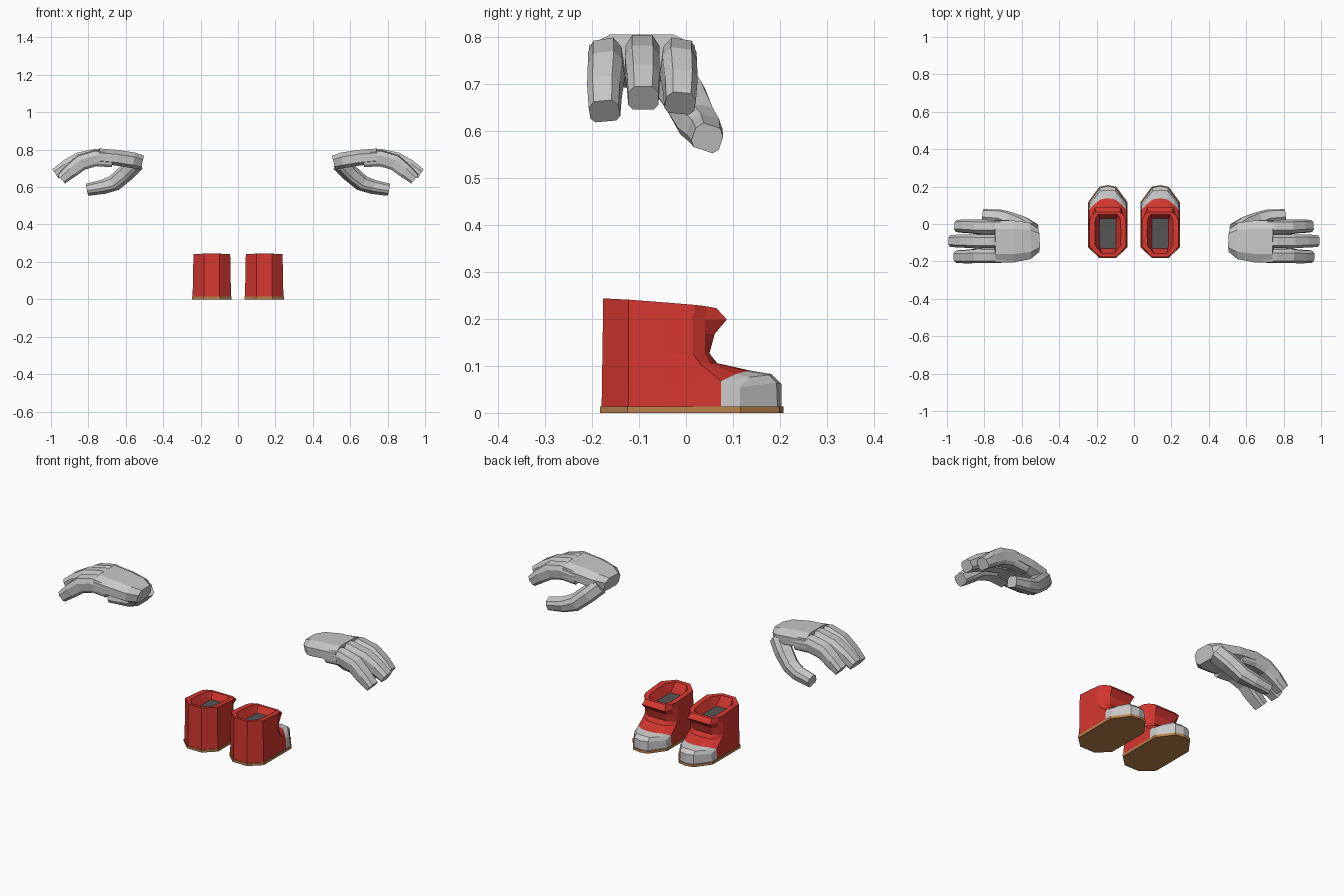
import bpy, bmesh
from mathutils import Vector

if "Cube" in bpy.data.objects:
    bpy.data.objects.remove(bpy.data.objects["Cube"])


def material(name, rgb):
    m = bpy.data.materials.new(name)
    m.diffuse_color = (*rgb, 1)
    m.use_nodes = True
    m.node_tree.nodes["Principled BSDF"].inputs["Base Color"].default_value = m.diffuse_color
    return m


RED = material("red", (0.66, 0.038, 0.028))
GREY = material("light grey", (0.58, 0.58, 0.58))
DARK = material("dark grey", (0.09, 0.09, 0.09))
BROWN = material("brown", (0.50, 0.23, 0.075))


def loft(name, rings, mats, rule=None, cap_start=True, cap_end=True, end_mat=0, side=1):
    """Skin a list of equal closed rings; rule(ring, column) gives the material."""
    bm = bmesh.new()
    vs = [[bm.verts.new((p[0] * side, p[1], p[2])) for p in r] for r in rings]
    n = len(rings[0])
    for i in range(len(vs) - 1):
        for j in range(n):
            k = (j + 1) % n
            f = bm.faces.new((vs[i][j], vs[i][k], vs[i + 1][k], vs[i + 1][j]))
            f.material_index = rule(i, j) if rule else 0
    if cap_start:
        bm.faces.new(vs[0][::-1])
    if cap_end:
        bm.faces.new(vs[-1]).material_index = end_mat
    bmesh.ops.remove_doubles(bm, verts=bm.verts, dist=0.0005)
    bmesh.ops.recalc_face_normals(bm, faces=bm.faces)
    me = bpy.data.meshes.new(name)
    bm.to_mesh(me)
    bm.free()
    for m in mats:
        me.materials.append(m)
    ob = bpy.data.objects.new(name, me)
    bpy.context.collection.objects.link(ob)
    return ob


# Rounded-box cross-section shared by the palm, fingers and thumb
SECTION = [(-1, -.6), (-.7, -1), (.7, -1), (1, -.6), (1, .45), (.6, 1), (-.6, 1), (-1, .45)]


def limb(name, path, sizes, roll, side):
    """Sweep the section along a path; sizes are (half width, half thickness)."""
    pts = [Vector(p) for p in path]
    rings = []
    for i, p in enumerate(pts):
        t = (pts[min(i + 1, len(pts) - 1)] - pts[max(i - 1, 0)]).normalized()
        across = Vector((0, 1, roll))
        across = (across - t * across.dot(t)).normalized()
        up = t.cross(across)
        w, h = sizes[i]
        rings.append([p + across * (a * w) + up * (b * h) for a, b in SECTION])
    loft(name, rings, [GREY], side=side)


def hand(tag, s):
    limb(tag + "_palm",
         [(.514, -.088, .731), (.56, -.09, .743), (.65, -.093, .757), (.745, -.094, .765)],
         [(.062, .038), (.098, .042), (.112, .042), (.113, .041)], 0, s)
    # name, base y, tip y, roll, tip x, tip z
    for f, y0, y1, roll, tx, tz in (("outer", -.170, -.174, .16, .946, .643),
                                    ("middle", -.093, -.091, 0, .976, .671),
                                    ("inner", -.016, -.012, -.16, .942, .660)):
        dx, dz = tx - .976, tz - .671
        drop = 0 if f == "middle" else -.008
        path = [(.67, y0, .755 + drop), (.76, y0, .764 + drop),
                (.85 + dx * .4, y0, .744 + dz * .4), (.915 + dx * .7, y1, .710 + dz * .8),
                (tx, y1, tz)]
        limb(tag + "_" + f + "_finger", path,
             [(.034, .038), (.036, .041), (.037, .041), (.035, .037), (.032, .029)], roll, s)
    limb(tag + "_thumb",
         [(.55, -.035, .725), (.60, -.002, .675), (.662, .024, .622),
          (.72, .040, .602), (.806, .046, .586)],
         [(.045, .04), (.043, .040), (.038, .038), (.035, .033), (.031, .028)], -.35, s)


CX = .14  # sideways centre of each boot


def ring(half):
    """Close a half outline (heel to toe centre) into a full ring."""
    full = half + [(-x, y, z) for x, y, z in half[-2::-1]]
    return [(x + CX, y, z) for x, y, z in full]


def heel(z, slope=0):
    w = .103 - .02 * z
    return [(.041, -.18 + .015 * z, z + slope), (w, -.122, z + slope * .7), (w, -.04, z)]


def boot(tag, s):
    # Sole plate
    out = [(.044, -.183), (.106, -.125), (.106, .116), (.045, .199), (0, .208)]
    loft(tag + "_sole", [ring([(x, y, z) for x, y in out]) for z in (0, .014)], [BROWN], side=s)

    # Foot: side, cap corner, toe corner, toe centre
    edge = (.100, .075, .068)
    rings = [
        heel(.013) + [(.103, .075, .013), (.101, .115, .013), (.042, .195, .013), (0, .204, .013)],
        heel(.06) + [edge, (.095, .115, .055), (.042, .193, .064), (0, .203, .062)],
        heel(.06) + [edge, (.073, .135, .076), (.040, .177, .081), (0, .181, .083)],
        heel(.06) + [edge, (.070, .107, .083), (.040, .131, .089), (0, .138, .090)],
        heel(.10) + [(.100, .030, .105), (.076, .050, .107), (.050, .064, .106), (0, .066, .106)],
    ]
    # Shaft with a projecting lip: height, front y, front half width
    for z, y, w in ((.127, .050, .055), (.168, .061, .060), (.199, .087, .070)):
        rings.append(heel(z) + [(.098, .014, z), (.084, .040, z), (w, y, z), (0, y, z)])
    # Sloping rim, inner rim and sunken floor
    rings.append(heel(.235, .009) + [(.097, .02, .230), (.086, .045, .227),
                                     (.063, .065, .223), (0, .065, .223)])
    rings.append([(.034, -.158, .242), (.068, -.115, .239), (.070, -.04, .235), (.067, .02, .230),
                  (.062, .038, .227), (.052, .050, .224), (0, .050, .224)])
    rings.append([(.045, -.13, .19), (.045, -.11, .19), (.045, -.04, .19), (.045, .01, .19),
                  (.045, .02, .19), (.045, .03, .19), (0, .03, .19)])
    # Toe cap covers the front columns of the three lowest bands
    loft(tag + "_boot", [ring(r) for r in rings], [RED, GREY, DARK],
         rule=lambda i, j: 1 if i < 3 and 3 <= j <= 8 else 0,
         cap_start=False, end_mat=2, side=s)


for tag, s in (("right", 1), ("left", -1)):
    hand(tag, s)
    boot(tag, s)
